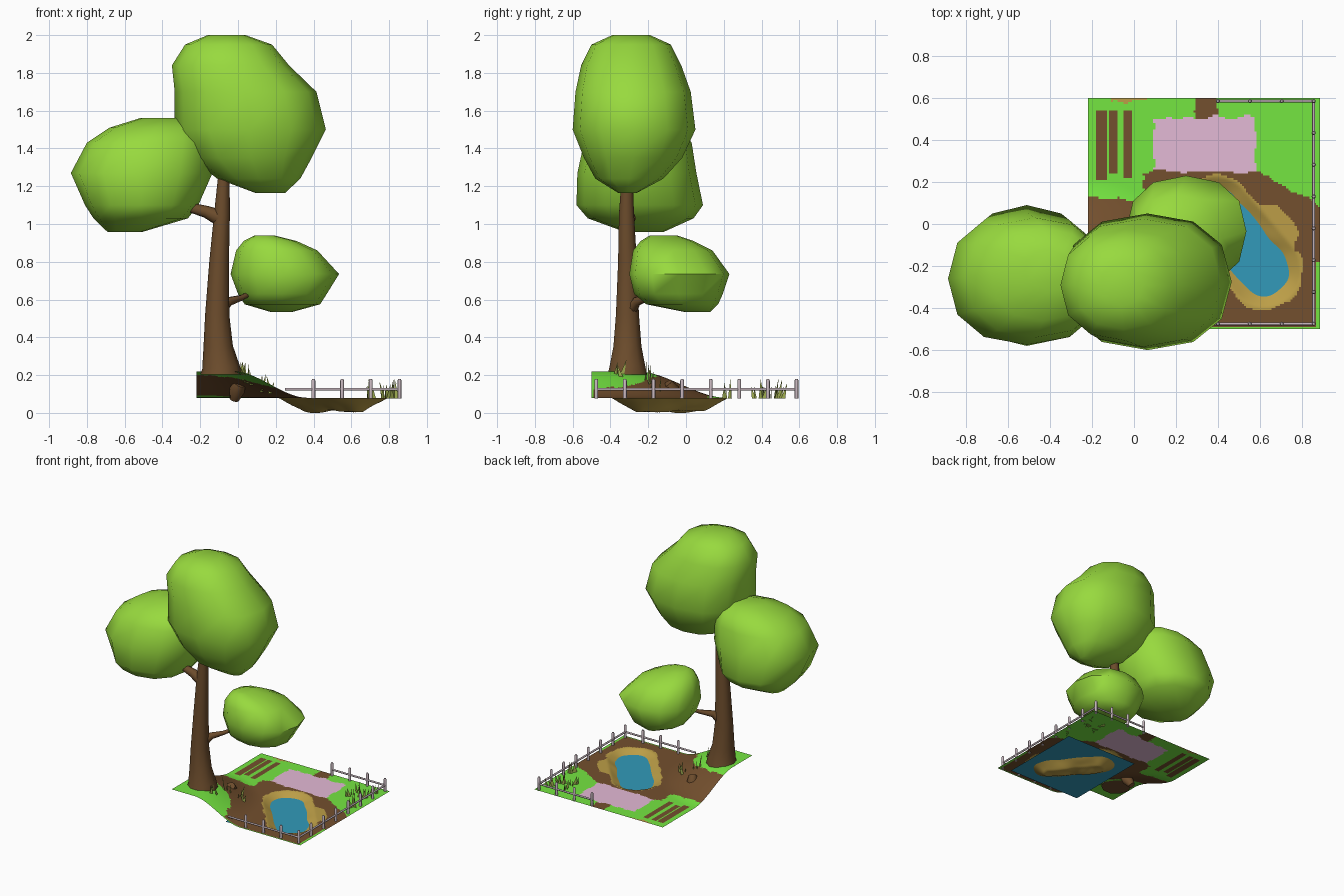
import bpy, bmesh, math, random
from mathutils import Vector, noise

random.seed(4)
cube = bpy.data.objects.get("Cube")
if cube:
    bpy.data.objects.remove(cube)


def material(name, srgb):
    col = [((c / 255 + 0.055) / 1.055) ** 2.4 for c in srgb] + [1]
    m = bpy.data.materials.new(name)
    m.use_nodes = True
    m.diffuse_color = col
    m.node_tree.nodes["Principled BSDF"].inputs["Base Color"].default_value = col
    return m


LEAF = material("leaf green", (152, 218, 62))
BARK = material("bark brown", (108, 76, 44))
GRASS = material("lawn green", (117, 230, 65))
SOIL = material("soil brown", (116, 80, 46))
PINK = material("pink paving", (228, 186, 214))
SAND = material("sand", (188, 158, 71))
WATER = material("water blue", (50, 154, 186))
METAL = material("fence grey", (196, 180, 187))
BLADE = material("dry grass", (160, 174, 80))


def make(name, bm, mats, smooth=None):
    me = bpy.data.meshes.new(name)
    bm.normal_update()
    bm.to_mesh(me)
    bm.free()
    ob = bpy.data.objects.new(name, me)
    bpy.context.collection.objects.link(ob)
    for m in mats:
        me.materials.append(m)
    if smooth:
        bpy.ops.object.select_all(action="DESELECT")
        ob.select_set(True)
        bpy.context.view_layer.objects.active = ob
        bpy.ops.object.shade_smooth_by_angle(angle=math.radians(smooth))


def skin(bm, rings):
    """Join rings of points into a closed surface."""
    rings = [[bm.verts.new(p) for p in ring] for ring in rings]
    n = len(rings[0])
    for a, b in zip(rings, rings[1:]):
        for k in range(n):
            j = (k + 1) % n
            bm.faces.new((a[k], a[j], b[j], b[k]))
    bm.faces.new(rings[0][::-1])
    bm.faces.new(rings[-1])


def tube(bm, points, radii, sides):
    """Closed tapering tube along a path."""
    pts = [Vector(p) for p in points]
    run = (pts[-1] - pts[0]).normalized()
    ref = Vector((1, 0, 0)) if abs(run.y) > 0.8 else Vector((0, 1, 0))
    angles = [2 * math.pi * k / sides for k in range(sides)]
    rings = []
    for i, (p, r) in enumerate(zip(pts, radii)):
        d = (pts[min(i + 1, len(pts) - 1)] - pts[max(i - 1, 0)]).normalized()
        u = ref.cross(d).normalized()
        w = d.cross(u)
        rings.append([p + r * (u * math.cos(a) + w * math.sin(a)) for a in angles])
    skin(bm, rings)


# Ground: an open sheet with a hill in one corner and a pond basin
POND_A, POND_B = Vector((0.39, 0.05)), Vector((0.62, -0.22))


def pond_distance(x, y):
    p, ab = Vector((x, y)), POND_B - POND_A
    t = max(0, min(1, (p - POND_A).dot(ab) / ab.length_squared))
    return (p - POND_A - t * ab).length


def height(x, y):
    d = math.hypot((x + 0.22) / 0.56, (y + 0.5) / 0.68)
    t = max(0, min(1, (1.05 - d) / 0.7))
    hill = 0.14 * t * t * (3 - 2 * t)
    dip = max(0, min(1, (0.175 - pond_distance(x, y)) / 0.13))
    bumps = 0.9 + 0.2 * noise.noise(Vector((x * 9, y * 9, 0)))
    return 0.08 + hill - 0.08 * dip * min(1, bumps)


BEDS = [(-0.176, -0.13, 0.21), (-0.124, -0.076, 0.24), (-0.052, -0.01, 0.22)]


def ground_colour(x, y):
    """Index into grass, soil, paving, sand."""
    n = 0.02 * noise.noise(Vector((x * 14, y * 14, 0)))
    u, v = x + n, y + n
    if pond_distance(x, y) + n < 0.185 or math.hypot(u - 0.6, v + 0.08) < 0.175:
        return 3
    if 0.09 < u < 0.58 and 0.25 < v < 0.505:
        return 2
    if y > 0.5 and 0.295 < u < 0.39:
        return 1
    if any(a < x < b and low < y < 0.535 for a, b, low in BEDS):
        return 1
    # Sandy patch on the back edge
    if v > 0.585 and -0.11 < u < 0.06:
        return 3
    # Lawn edge, outer verges and hilltop
    edge = 0.12 if u < 0.05 else 0.25 if u < 0.6 else 0.25 - 0.6 * (u - 0.6)
    if v > edge or (x > 0.865 and y < -0.18) or y < -0.488:
        return 0
    return 0 if math.hypot((u + 0.2) / 0.42, (v + 0.5) / 0.35) < 1 else 1


bm = bmesh.new()
bmesh.ops.create_grid(bm, x_segments=110, y_segments=110, size=0.5)
for v in bm.verts:
    v.co.x = 0.3325 + v.co.x * 1.105
    v.co.y = 0.05 + v.co.y * 1.1
    v.co.z = height(v.co.x, v.co.y)
for f in bm.faces:
    c = f.calc_center_median()
    f.material_index = ground_colour(c.x, c.y)
make("ground", bm, [GRASS, SOIL, PINK, SAND], 60)

# Water sheet under the ground
bm = bmesh.new()
bmesh.ops.create_grid(bm, x_segments=1, y_segments=1, size=0.5)
for v in bm.verts:
    v.co = (0.505 + v.co.x * 0.63, -0.095 + v.co.y * 0.66, 0.05)
make("pond_water", bm, [WATER])

# Trunk, branches and a root stub
bm = bmesh.new()
tube(bm, [(-0.09, -0.31, 0.203), (-0.09, -0.31, 0.24), (-0.105, -0.31, 0.35), (-0.11, -0.31, 0.52),
          (-0.1, -0.31, 0.8), (-0.085, -0.315, 1.05), (-0.07, -0.31, 1.35)],
     [0.11, 0.1, 0.078, 0.064, 0.052, 0.042, 0.025], 10)
tube(bm, [(-0.09, -0.31, 1.03), (-0.17, -0.31, 1.065), (-0.3, -0.3, 1.1)], [0.045, 0.032, 0.022], 8)
tube(bm, [(-0.1, -0.3, 0.53), (-0.05, -0.26, 0.59), (0.02, -0.2, 0.61), (0.1, -0.12, 0.65)],
     [0.035, 0.025, 0.015, 0.01], 8)
tube(bm, [(0.01, -0.1, 0.155), (-0.005, -0.075, 0.12), (-0.02, -0.05, 0.07)], [0.03, 0.042, 0.025], 8)
make("tree_trunk", bm, [BARK], 50)


def crown(name, levels, sides=12, power=0.88):
    """Faceted foliage lump: each level is z, x centre, x radius, y centre, y radius."""
    bm = bmesh.new()
    rings = []
    for z, cx, rx, cy, ry in levels:
        ring = []
        for k in range(sides):
            a = 2 * math.pi * k / sides
            c, s = math.cos(a), math.sin(a)
            ring.append((cx + rx * math.copysign(abs(c) ** power, c),
                         cy + ry * math.copysign(abs(s) ** power, s), z))
        rings.append(ring)
    skin(bm, rings)
    make(name, bm, [LEAF], 60)


crown("main_crown", [
    (1.165, 0.17, 0.08, -0.31, 0.05), (1.24, 0.11, 0.22, -0.3, 0.18),
    (1.35, 0.07, 0.32, -0.28, 0.26), (1.5, 0.065, 0.4, -0.275, 0.325),
    (1.7, 0.04, 0.375, -0.28, 0.305), (1.84, -0.04, 0.31, -0.29, 0.265),
    (1.95, -0.05, 0.23, -0.29, 0.21), (2.0, -0.06, 0.1, -0.29, 0.1)])
crown("side_crown", [
    (0.957, -0.6, 0.09, -0.22, 0.1), (1.03, -0.515, 0.25, -0.24, 0.28),
    (1.1, -0.51, 0.3, -0.245, 0.335), (1.27, -0.51, 0.375, -0.26, 0.315),
    (1.43, -0.47, 0.33, -0.255, 0.285), (1.51, -0.43, 0.25, -0.24, 0.22),
    (1.56, -0.4, 0.12, -0.22, 0.1)])
crown("lower_crown", [
    (0.535, 0.23, 0.06, 0.06, 0.07), (0.575, 0.235, 0.2, -0.02, 0.19),
    (0.63, 0.235, 0.235, -0.04, 0.235), (0.735, 0.248, 0.287, -0.035, 0.265),
    (0.86, 0.205, 0.215, -0.07, 0.21), (0.91, 0.17, 0.14, -0.1, 0.14),
    (0.94, 0.14, 0.05, -0.12, 0.07)])

# Fence on three sides
bm = bmesh.new()
corners = [(0.25, -0.475), (0.855, -0.475), (0.855, 0.585), (0.39, 0.585)]
for a, b in zip(corners, corners[1:]):
    tube(bm, [(*a, 0.125), (*b, 0.125)], [0.007, 0.007], 8)
posts = [(0.855 - 0.152 * i, y) for y in (-0.475, 0.585) for i in range(4)]
posts += [(0.855, -0.475 + 1.06 * i / 7) for i in range(1, 7)]
for x, y in posts:
    tube(bm, [(x, y, 0.075), (x, y, 0.172), (x, y, 0.18)], [0.01, 0.01, 0.006], 8)
make("fence", bm, [METAL], 60)

# Grass tufts of thin upright blades
bm = bmesh.new()
tufts = [(0.7, 0.38), (0.71, 0.47), (0.78, 0.4), (0.83, 0.22), (0.82, 0.43), (0.83, 0.5),
         (0.04, -0.36), (0.05, -0.2), (0.15, -0.16)]
for x, y in tufts:
    for i in range(4):
        root = Vector((x + random.uniform(-0.025, 0.025), y + random.uniform(-0.025, 0.025), 0))
        root.z = height(root.x, root.y) - 0.005
        angle = random.uniform(0, math.pi)
        side = Vector((math.cos(angle), math.sin(angle), 0)) * 0.012
        tip = root + side * random.uniform(-2, 2) + Vector((0, 0, random.uniform(0.06, 0.11)))
        bm.faces.new([bm.verts.new(p) for p in (root - side, root + side, tip)])
make("grass_tufts", bm, [BLADE])
